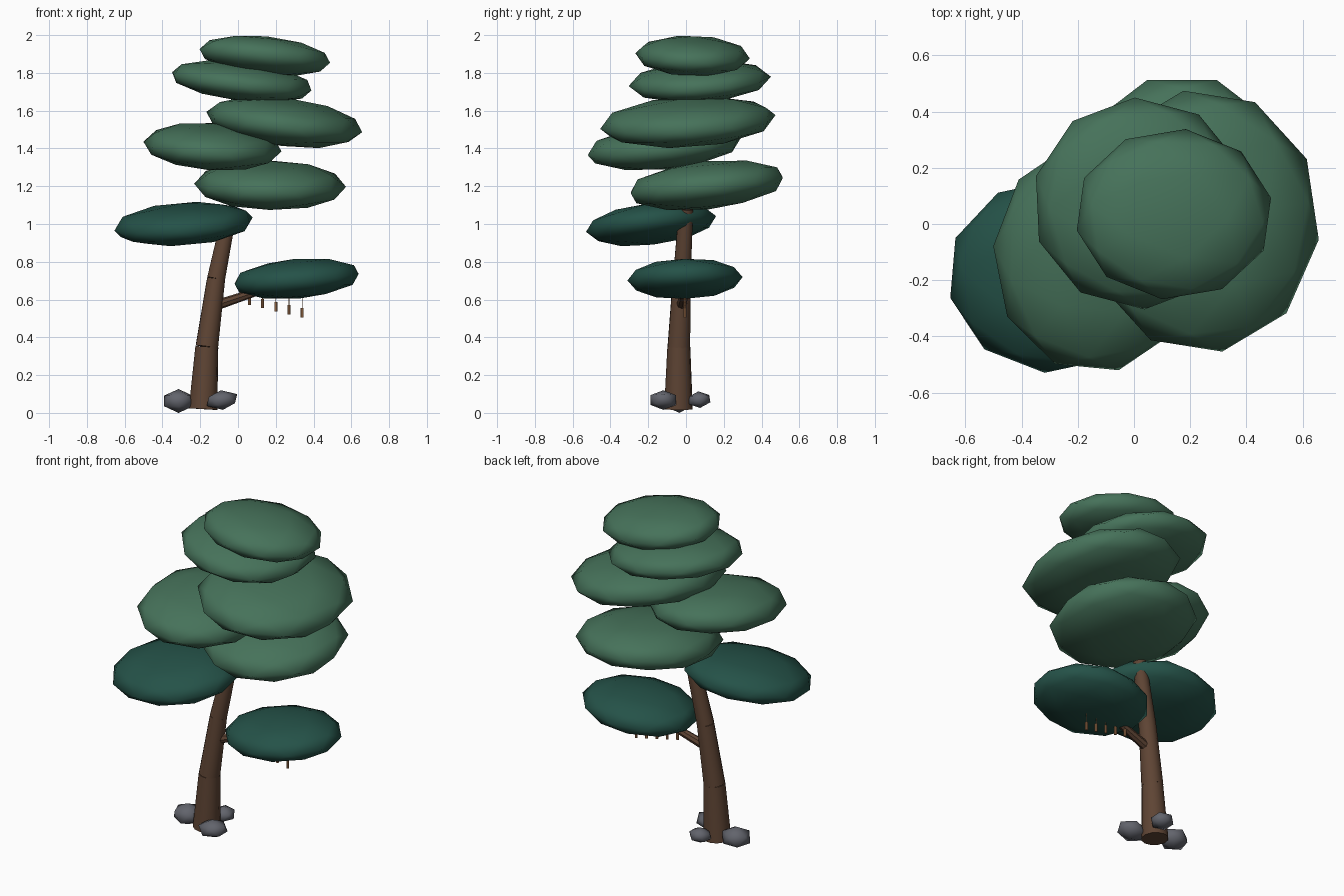
import bpy, math
from mathutils import Vector, Euler

if "Cube" in bpy.data.objects:
    bpy.data.objects.remove(bpy.data.objects["Cube"])


def material(name, rgb):
    m = bpy.data.materials.new(name)
    m.diffuse_color = (*rgb, 1)
    m.use_nodes = True
    m.node_tree.nodes["Principled BSDF"].inputs["Base Color"].default_value = m.diffuse_color
    return m


LEAF = material("leaf_green", (0.061, 0.168, 0.102))
DARK = material("deep_green", (0.018, 0.084, 0.065))
BARK = material("bark_brown", (0.112, 0.058, 0.034))
STONE = material("stone_grey", (0.122, 0.127, 0.150))
WOOD = material("light_wood", (0.479, 0.223, 0.098))


def finish(name, mat, angle):
    ob = bpy.context.object
    ob.name = name
    ob.data.materials.append(mat)
    bpy.ops.object.shade_smooth_by_angle(angle=math.radians(angle))
    return ob


def blob(name, mat, loc, size, spin, tilt_x, tilt_y, detail):
    """Squashed ball: spun about z, scaled, then tilted so +x / +y rise."""
    bpy.ops.mesh.primitive_ico_sphere_add(subdivisions=detail, radius=1)
    ob = finish(name, mat, 80)
    rot = Euler((tilt_y, -tilt_x, 0)).to_matrix()
    turn = Euler((0, 0, math.radians(spin))).to_matrix()
    for v in ob.data.vertices:
        p = turn @ v.co
        v.co = rot @ Vector((p.x * size[0], p.y * size[1], p.z * size[2]))
    ob.location = loc


def limb(name, mat, a, b, r1, r2, sides=12):
    """Tapered round piece from point a to point b."""
    a, b = Vector(a), Vector(b)
    bpy.ops.mesh.primitive_cone_add(vertices=sides, radius1=r1, radius2=r2,
                                    depth=(b - a).length, location=(a + b) / 2)
    bpy.context.object.rotation_euler = (b - a).to_track_quat('Z', 'Y').to_euler()
    finish(name, mat, 40)


# Foliage pads: material, centre, half sizes, spin, rise toward +x, rise toward +y
pads = [
    (DARK, (0.31, -0.005, 0.71), (0.345, 0.305, 0.106), 0, 0.08, 0.03),
    (DARK, (-0.288, -0.185, 1.0), (0.377, 0.348, 0.110), -5, 0.07, 0.115),
    (LEAF, (0.17, 0.11, 1.205), (0.402, 0.425, 0.128), 18, -0.02, 0.10),
    (LEAF, (-0.135, -0.115, 1.41), (0.368, 0.418, 0.122), 13, -0.06, 0.10),
    (LEAF, (0.245, 0.01, 1.54), (0.420, 0.472, 0.128), 10, -0.12, 0.06),
    (LEAF, (0.02, 0.073, 1.755), (0.385, 0.378, 0.104), 3, -0.115, 0.06),
    (LEAF, (0.142, 0.035, 1.89), (0.354, 0.305, 0.104), -7, -0.10, -0.03),
]
for i, (mat, loc, size, spin, tx, ty) in enumerate(pads):
    blob(f"foliage_pad_{i + 1}", mat, loc, size, spin, tx, ty, 2)

# Leaning trunk in three tapered sections
trunk = [((-0.185, -0.04, 0.02), 0.076), ((-0.165, -0.038, 0.35), 0.061),
         ((-0.116, -0.022, 0.71), 0.049), ((-0.04, 0.0, 1.08), 0.038)]
for i in range(3):
    (a, r1), (b, r2) = trunk[i], trunk[i + 1]
    limb(f"trunk_section_{i + 1}", BARK, a, b, r1, r2)

# Side branch holding the lowest pad
limb("side_branch", BARK, (-0.13, -0.025, 0.565), (0.14, -0.005, 0.655), 0.028, 0.02, 8)

# Row of hanging chimes, each lower than the last
for i in range(5):
    x, top = 0.06 + 0.07 * i, 0.618 - 0.016 * i
    limb(f"chime_{i + 1}", WOOD, (x, -0.005, top - 0.048), (x, -0.005, top), 0.008, 0.008, 8)
    limb(f"chime_string_{i + 1}", WOOD, (x, -0.005, top), (x, -0.005, 0.64), 0.002, 0.002, 4)

# Stones around the foot
blob("stone_left", STONE, (-0.315, -0.035, 0.063), (0.09, 0.085, 0.063), 20, 0, 0, 1)
blob("stone_front", STONE, (-0.085, -0.12, 0.068), (0.093, 0.08, 0.052), 0, 0.1, 0, 1)
blob("stone_back", STONE, (-0.145, 0.07, 0.07), (0.07, 0.066, 0.044), 40, 0, 0.1, 1)
